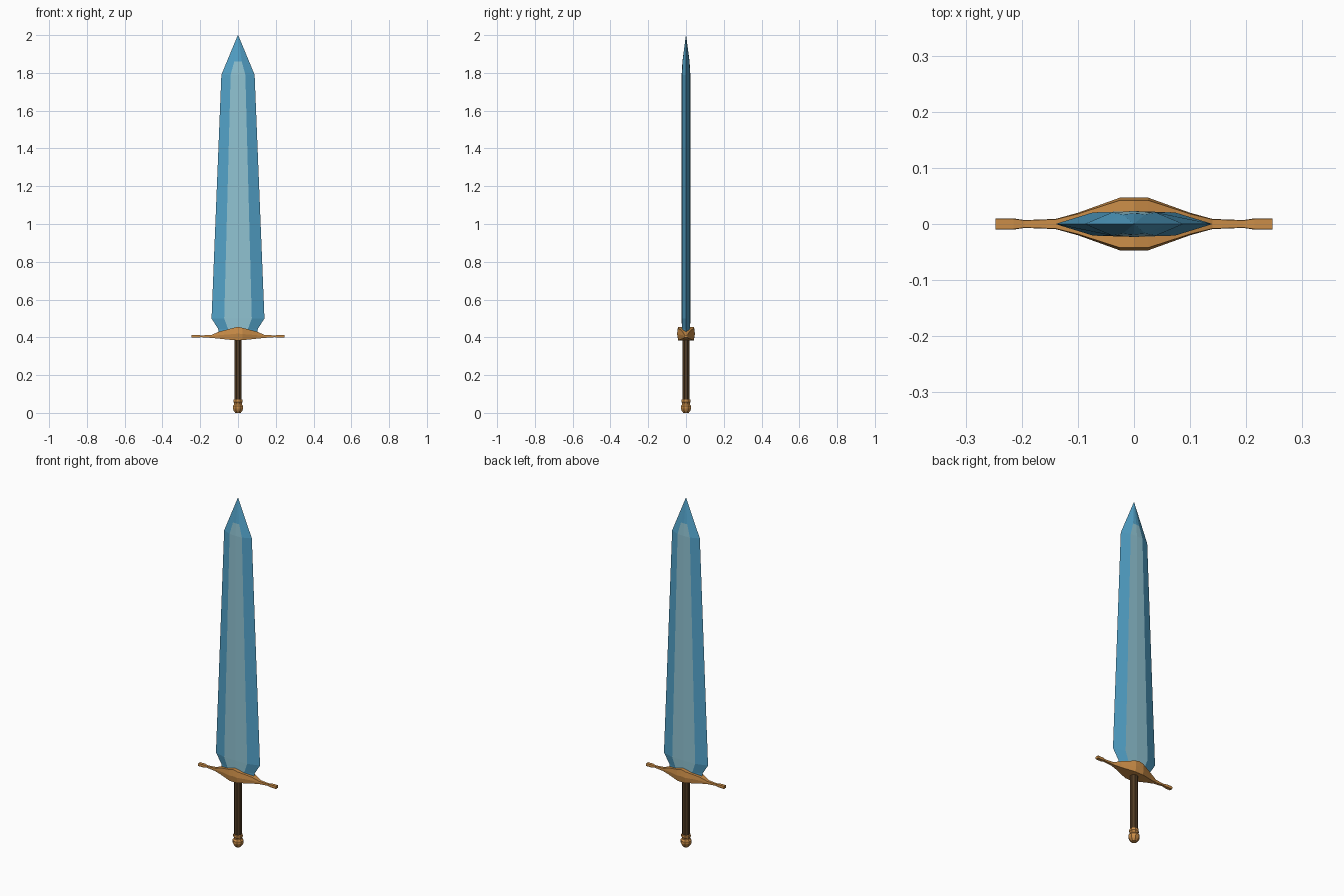
import bpy, math

if "Cube" in bpy.data.objects:
    bpy.data.objects.remove(bpy.data.objects["Cube"])


def material(name, rgb):
    m = bpy.data.materials.new(name)
    m.diffuse_color = (*rgb, 1)
    m.use_nodes = True
    m.node_tree.nodes["Principled BSDF"].inputs["Base Color"].default_value = m.diffuse_color
    return m


BLUE = material("steel blue", (0.085, 0.36, 0.58))
PALE = material("pale blue", (0.28, 0.55, 0.65))
GOLD = material("bronze gold", (0.60, 0.27, 0.065))
BROWN = material("dark brown", (0.085, 0.046, 0.018))


def loft(name, rings, mats):
    """Skin a list of equal-length point rings and cap both ends."""
    n = len(rings[0])
    verts = [p for r in rings for p in r]
    faces = [(k * n + i, k * n + (i + 1) % n, (k + 1) * n + (i + 1) % n, (k + 1) * n + i)
             for k in range(len(rings) - 1) for i in range(n)]
    faces.append(tuple(range(n))[::-1])
    faces.append(tuple(range(len(verts) - n, len(verts))))
    me = bpy.data.meshes.new(name)
    me.from_pydata(verts, [], faces)
    for m in mats:
        me.materials.append(m)
    ob = bpy.data.objects.new(name, me)
    bpy.context.collection.objects.link(ob)
    return ob


# Blade: z, half width, panel half width, half thickness
blade_sections = [
    (0.41, 0.100, 0.050, 0.021),
    (0.445, 0.105, 0.053, 0.022),
    (0.50, 0.140, 0.073, 0.023),
    (1.79, 0.088, 0.039, 0.023),
    (1.86, 0.059, 0.020, 0.019),
    (2.00, 0.001, 0.0005, 0.0005),
]
rings = []
for z, w, p, t in blade_sections:
    s = t * 0.9
    rings.append([(w, 0, z), (p, s, z), (0, t, z), (-p, s, z),
                  (-w, 0, z), (-p, -s, z), (0, -t, z), (p, -s, z)])
blade = loft("blade", rings, [BLUE, PALE])
# pale centre panels, stopping short of the tip
for f in blade.data.polygons[:32]:
    if f.index % 8 in (1, 2, 5, 6):
        f.material_index = 1

# Crossguard: x, half depth, bottom z, top z (mirrored across x = 0)
half = [
    (0.0, 0.047, 0.384, 0.456),
    (0.025, 0.047, 0.385, 0.450),
    (0.10, 0.020, 0.393, 0.430),
    (0.14, 0.009, 0.397, 0.413),
    (0.195, 0.007, 0.401, 0.410),
    (0.215, 0.010, 0.398, 0.413),
    (0.247, 0.010, 0.398, 0.413),
]
sections = [(-x, d, a, b) for x, d, a, b in half[:0:-1]] + half
rings = []
for x, d, a, b in sections:
    m = (a + b) / 2
    rings.append([(x, -d * 0.88, a), (x, d * 0.88, a), (x, d, m),
                  (x, d * 0.9, b), (x, -d * 0.9, b), (x, -d, m)])
loft("crossguard", rings, [GOLD])


def turned(name, profile, mat, sides=8):
    rings = [[(r * math.cos(math.tau * (i + 0.5) / sides),
               r * math.sin(math.tau * (i + 0.5) / sides), z) for i in range(sides)]
             for r, z in profile]
    return loft(name, rings, [mat])


# Grip and pommel
turned("grip", [(0.021, 0.06), (0.021, 0.40)], BROWN)
turned("pommel", [(0.016, 0.0), (0.025, 0.012), (0.030, 0.024), (0.030, 0.036),
                  (0.022, 0.046), (0.022, 0.052), (0.026, 0.058), (0.025, 0.070),
                  (0.020, 0.072)], GOLD)
